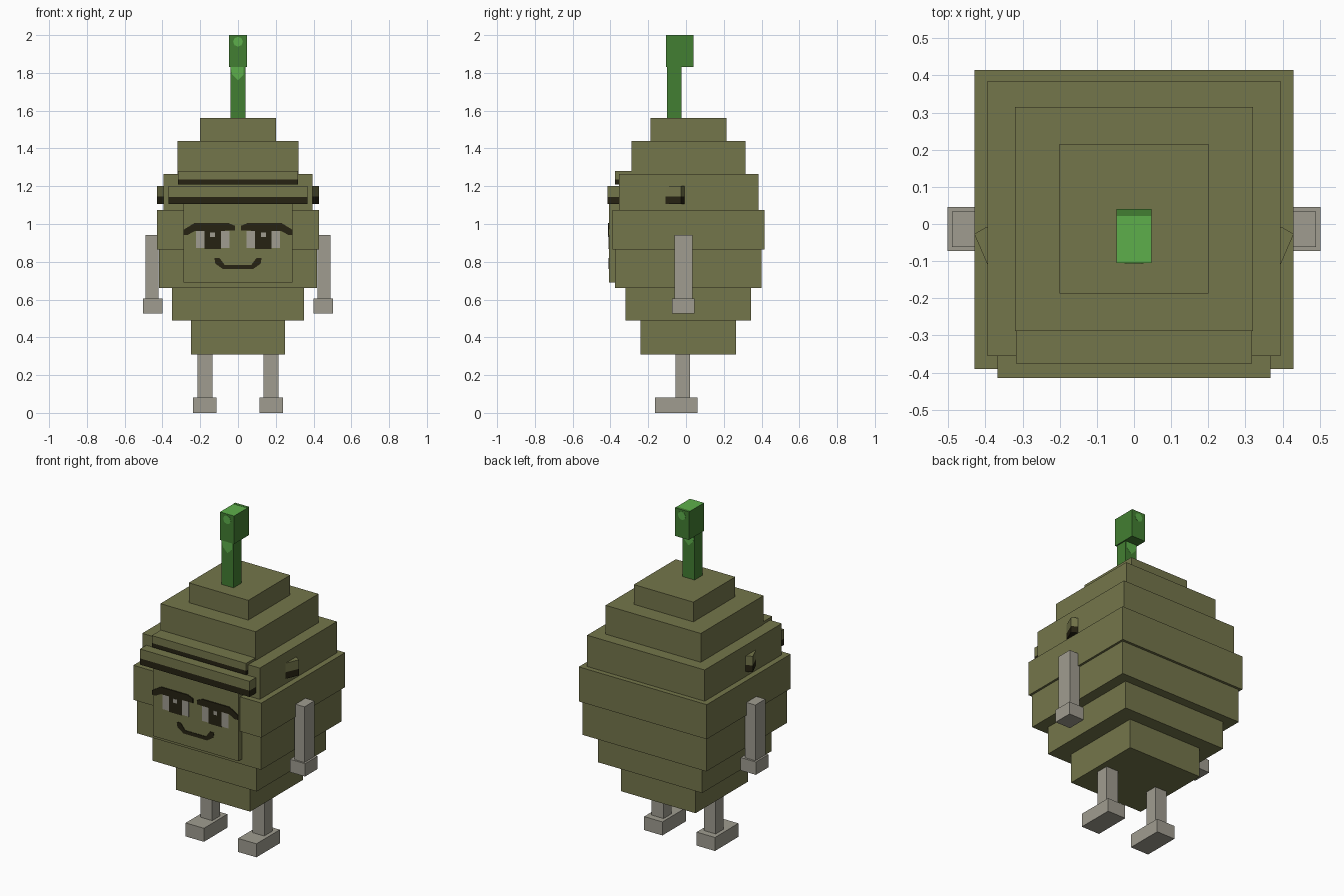
import bpy
import bmesh
import math
from mathutils import Vector

if "Cube" in bpy.data.objects:
    bpy.data.objects.remove(bpy.data.objects["Cube"], do_unlink=True)


def material(name, rgb):
    mat = bpy.data.materials.new(name)
    mat.use_nodes = True
    mat.diffuse_color = (*rgb, 1)
    mat.node_tree.nodes["Principled BSDF"].inputs["Base Color"].default_value = (*rgb, 1)
    return mat


OLIVE = material("olive", (0.175, 0.18, 0.07))
DARK = material("near_black", (0.019, 0.016, 0.006))
GREY = material("warm_grey", (0.35, 0.335, 0.28))
GREEN = material("stem_green", (0.055, 0.21, 0.032))
LIGHT = material("light_green", (0.11, 0.43, 0.07))


def prism(name, outline, low, high, mat, axis="z"):
    """Extrude a flat outline along z (outline in x, y) or along y (outline in x, z)."""
    def place(a, b, h):
        return Vector((a, b, h)) if axis == "z" else Vector((a, h, b))
    bm = bmesh.new()
    bottom = [bm.verts.new(place(a, b, low)) for a, b in outline]
    top = [bm.verts.new(place(a, b, high)) for a, b in outline]
    bm.faces.new(bottom)
    bm.faces.new(top)
    for i in range(len(outline)):
        j = (i + 1) % len(outline)
        bm.faces.new((bottom[i], bottom[j], top[j], top[i]))
    bmesh.ops.recalc_face_normals(bm, faces=bm.faces)
    mesh = bpy.data.meshes.new(name)
    bm.to_mesh(mesh)
    bm.free()
    mesh.materials.append(mat)
    obj = bpy.data.objects.new(name, mesh)
    bpy.context.collection.objects.link(obj)
    return obj


def box(name, x, y, z, mat):
    outline = [(x[0], y[0]), (x[1], y[0]), (x[1], y[1]), (x[0], y[1])]
    return prism(name, outline, z[0], z[1], mat)


# Stepped body: half width, front, back, top of each tier
tiers = [(0.25, -0.24, 0.265, 0.49), (0.35, -0.32, 0.345, 0.66),
         (0.417, -0.375, 0.40, 0.865), (0.43, -0.39, 0.415, 1.075),
         (0.395, -0.355, 0.385, 1.265), (0.32, -0.288, 0.315, 1.44),
         (0.20, -0.187, 0.215, 1.56)]
base = 0.31
for i, (half, front, back, top) in enumerate(tiers):
    box(f"body_tier_{i + 1}", (-half, half), (front, back), (base, top), OLIVE)
    base = top

# Stem, with a light top
box("stem", (-0.04, 0.04), (-0.10, -0.025), (1.55, 1.83), GREEN)
tip = box("stem_tip", (-0.047, 0.047), (-0.105, 0.04), (1.83, 2.0), GREEN)
tip.data.materials.append(LIGHT)
for face in tip.data.polygons:
    if face.normal.z > 0.5:
        face.material_index = 1

# Light spots on the front and back of the stem
spot = [(0.026 * math.cos(k * math.tau / 8), 1.965 + 0.026 * math.sin(k * math.tau / 8))
        for k in range(8)]
patch = [(-0.038, 1.83), (-0.03, 1.79), (0, 1.76), (0.03, 1.79), (0.03, 1.83)]
for side, tip_y, stem_y in (("front", -0.106, -0.101), ("back", 0.04, -0.025)):
    prism(f"tip_spot_{side}", spot, tip_y, tip_y + 0.001, LIGHT, "y")
    prism(f"stem_patch_{side}", patch, stem_y, stem_y + 0.001, LIGHT, "y")
box("tip_back_edge", (-0.047, 0.047), (0.022, 0.04), (2.0, 2.001), GREEN)

# Cap brims: olive above, dark lower edge
for name, half, y, low, split, top in (
        ("lower_brim", 0.368, (-0.415, -0.35), 1.105, 1.143, 1.20),
        ("upper_brim", 0.317, (-0.375, -0.285), 1.21, 1.235, 1.28)):
    box(name, (-half, half), y, (split, top), OLIVE)
    box(name + "_edge", (-half, half), y, (low, split), DARK)

# Face plate and mouth
FACE = -0.407
box("face_plate", (-0.288, 0.288), (FACE, -0.3), (0.69, 1.105), OLIVE)
mouth = [(-0.125, 0.82), (-0.12, 0.79), (-0.08, 0.762), (0.08, 0.762), (0.12, 0.79),
         (0.125, 0.82), (0.098, 0.82), (0.07, 0.783), (-0.07, 0.783), (-0.098, 0.82)]
prism("mouth", mouth, FACE - 0.003, FACE, DARK, "y")

brow = [(0.015, 0.965), (0.015, 0.99), (0.05, 1.005), (0.23, 1.005), (0.288, 0.97),
        (0.288, 0.943), (0.265, 0.943), (0.23, 0.962)]
for side, s in (("left", 1), ("right", -1)):
    def span(a, b):
        return tuple(sorted((s * a, s * b)))

    # Eyes and brows
    prism(f"{side}_brow", [(s * a, b) for a, b in brow], FACE - 0.006, FACE, DARK, "y")
    box(f"{side}_eye", span(0.045, 0.222), (FACE - 0.002, FACE), (0.872, 0.964), GREY)
    box(f"{side}_pupil", span(0.09, 0.177), (FACE - 0.004, FACE), (0.868, 0.964), DARK)
    box(f"{side}_glint", span(0.123, 0.148), (FACE - 0.005, FACE), (0.932, 0.956), GREY)

    # Wedge lugs on the sides of the cap
    wedge = [(s * 0.38, -0.005), (s * 0.397, -0.008), (s * 0.43, -0.027),
             (s * 0.395, -0.108), (s * 0.38, -0.108)]
    prism(f"{side}_lug", wedge, 1.145, 1.20, OLIVE)
    prism(f"{side}_lug_edge", wedge, 1.105, 1.145, DARK)

    # Arms and legs
    box(f"{side}_arm", span(0.422, 0.49), (-0.062, 0.034), (0.60, 0.943), GREY)
    box(f"{side}_hand", span(0.40, 0.502), (-0.073, 0.046), (0.527, 0.605), GREY)
    box(f"{side}_leg", span(0.135, 0.215), (-0.055, 0.022), (0.08, 0.315), GREY)
    box(f"{side}_foot", span(0.115, 0.238), (-0.163, 0.062), (0, 0.082), GREY)
